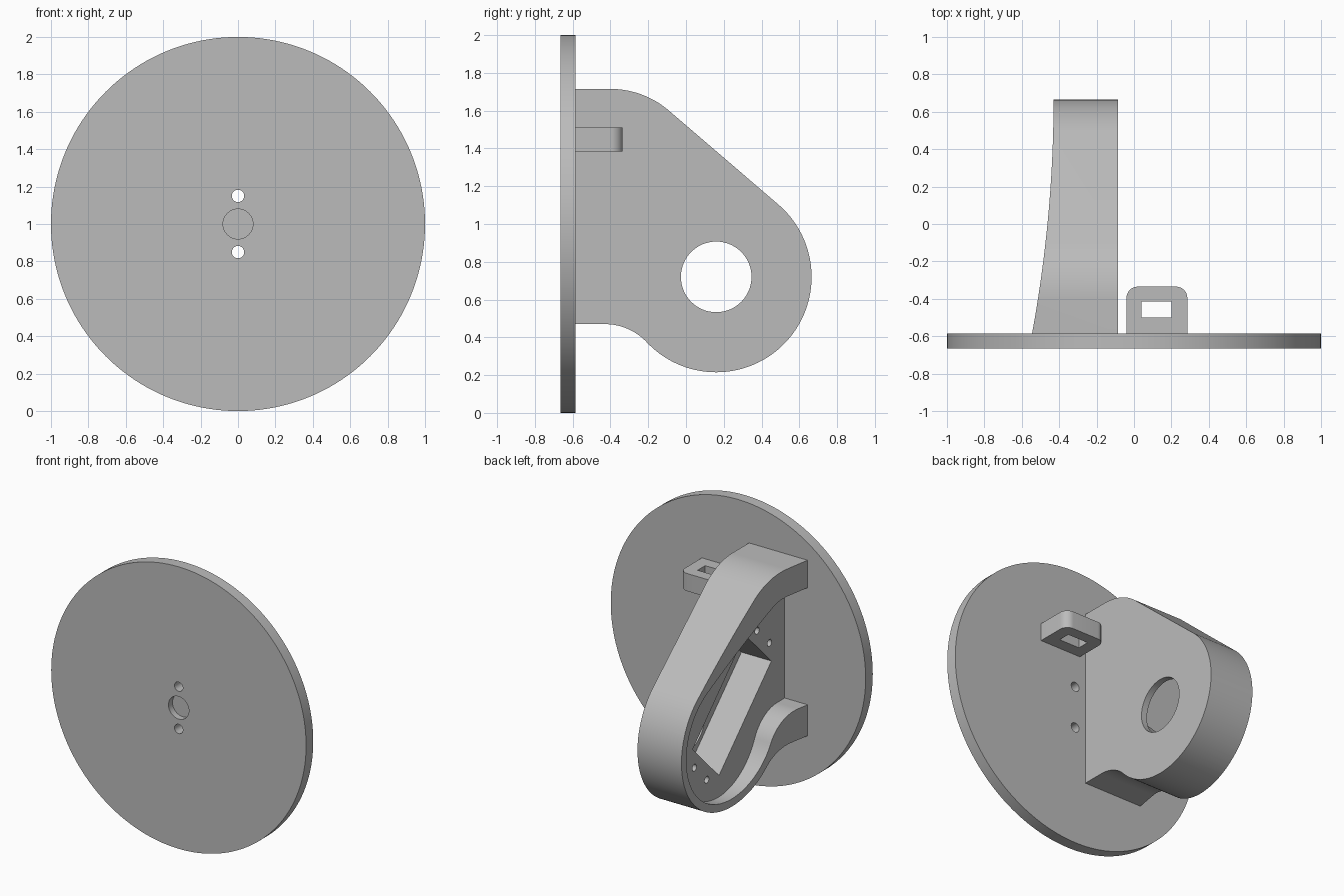
import bpy, bmesh
from math import sin, cos, pi, atan2, acos, hypot, radians
from mathutils import Matrix, Vector

if "Cube" in bpy.data.objects:
    bpy.data.objects.remove(bpy.data.objects["Cube"], do_unlink=True)

grey = bpy.data.materials.new("light grey")
grey.use_nodes = True
grey.diffuse_color = (0.5, 0.5, 0.5, 1)
grey.node_tree.nodes["Principled BSDF"].inputs["Base Color"].default_value = (0.5, 0.5, 0.5, 1)

# Maps from profile (a, b, depth) to model axes
ALONG_X = lambda a, b, d: (d, a, b)
ALONG_Y = lambda a, b, d: (a, d, b)
ALONG_Z = lambda a, b, d: (a, b, d)


def prism(name, profile, lo, hi, axes):
    """Solid made by sweeping a closed profile between two depths."""
    bm = bmesh.new()
    low = [bm.verts.new(axes(a, b, lo)) for a, b in profile]
    high = [bm.verts.new(axes(a, b, hi)) for a, b in profile]
    bm.faces.new(low)
    bm.faces.new(high)
    n = len(profile)
    for i in range(n):
        j = (i + 1) % n
        bm.faces.new((low[i], low[j], high[j], high[i]))
    bmesh.ops.recalc_face_normals(bm, faces=bm.faces)
    mesh = bpy.data.meshes.new(name)
    bm.to_mesh(mesh)
    bm.free()
    mesh.materials.append(grey)
    ob = bpy.data.objects.new(name, mesh)
    bpy.context.collection.objects.link(ob)
    return ob


def arc(c, r, start, end, n=32):
    return [(c[0] + r * cos(start + (end - start) * i / n),
             c[1] + r * sin(start + (end - start) * i / n)) for i in range(n + 1)]


def circle(c, r, n=48):
    return arc(c, r, 0, 2 * pi, n)[:-1]


def rect(a0, b0, a1, b1):
    return [(a0, b0), (a1, b0), (a1, b1), (a0, b1)]


def combine(ob, cutter, operation="DIFFERENCE"):
    mod = ob.modifiers.new("cut", "BOOLEAN")
    mod.operation, mod.solver, mod.object = operation, "EXACT", cutter
    bpy.context.view_layer.objects.active = ob
    bpy.ops.object.modifier_apply(modifier=mod.name)
    bpy.data.objects.remove(cutter, do_unlink=True)


def finish(ob):
    bpy.ops.object.select_all(action="DESELECT")
    ob.select_set(True)
    bpy.context.view_layer.objects.active = ob
    bpy.ops.object.shade_smooth_by_angle(angle=radians(30))


BACK = -0.585            # rear face of the disc
TIP = (0.16, 0.72)       # centre of the rounded end of the housing


def housing_outline(start, tip_r, top_c, top_r, foot_x, foot_z):
    """Shoulder arc, sloped tangent, round tip and concave foot, in y and z."""
    dy, dz = top_c[0] - TIP[0], top_c[1] - TIP[1]
    tangent = atan2(dz, dy) - acos((tip_r - top_r) / hypot(dy, dz))
    # Foot fillet touches the tip circle from outside
    w, h = TIP[0] - foot_x, TIP[1] - foot_z
    foot_r = (w * w + h * h - tip_r ** 2) / (2 * (tip_r - h))
    foot_c = (foot_x, foot_z - foot_r)
    toward = atan2(TIP[1] - foot_c[1], w)
    return ([(start, top_c[1] + top_r)]
            + arc(top_c, top_r, pi / 2, tangent)
            + arc(TIP, tip_r, tangent, toward - pi, 72)
            + arc(foot_c, foot_r, toward, pi / 2)
            + [(start, foot_z)])


# Round mounting disc with two screw holes and a blind centre recess
disc = prism("mounting_disc", circle((0, 1), 1, 160), -0.665, BACK, ALONG_Y)
for z in (0.85, 1.15):
    combine(disc, prism("screw_cutter", circle((0, z), 0.033, 32), -1, 0, ALONG_Y))
combine(disc, prism("recess_cutter", circle((0, 1), 0.08), -1, -0.62, ALONG_Y))
finish(disc)

# Motor housing, trimmed by a gently curved open side
housing = prism("motor_housing",
                housing_outline(BACK, 0.505, (-0.4, 1.24), 0.475, -0.43, 0.47),
                -0.7, -0.085, ALONG_X)
side = [(-0.43 - 0.115 * (1 - i / 32) ** 2, BACK + 1.255 * i / 32) for i in range(33)]
trim = [(-0.9, BACK - 0.1), (-0.56, BACK - 0.1)] + side + [(-0.43, 0.8), (-0.9, 0.8)]
combine(housing, prism("side_cutter", trim, -0.1, 2.1, ALONG_Z))

# Shallow tray inside the rim
tray = housing_outline(BACK - 0.1, 0.45, (-0.4, 1.24), 0.28, -0.5, 0.69)
combine(housing, prism("tray_cutter", tray, -0.8, -0.365, ALONG_X))

# Slanted motor pocket, its screw holes and the round shaft opening
turn = Matrix.Rotation(-pi / 4, 2)
centre = Vector((0.006, 0.864))


def slanted(points):
    return [tuple(centre + turn @ Vector(p)) for p in points]


combine(housing, prism("pocket_cutter", slanted(rect(-0.415, -0.21, 0.415, 0.21)),
                       -0.8, -0.13, ALONG_X))
for u in (-0.497, 0.497):
    for v in (-0.098, 0.098):
        combine(housing, prism("screw_cutter", slanted(circle((u, v), 0.024, 24)),
                               -0.8, -0.17, ALONG_X))
combine(housing, prism("shaft_cutter", circle(TIP, 0.187, 64), -0.2, 0, ALONG_X))
finish(housing)

# Small cable loop with rounded outer corners
loop_outline = ([(-0.04, BACK), (0.285, BACK)]
                + arc((0.225, -0.395), 0.06, 0, pi / 2, 12)
                + arc((0.02, -0.395), 0.06, pi / 2, pi, 12))
loop = prism("cable_loop", loop_outline, 1.385, 1.51, ALONG_Z)
combine(loop, prism("slot_cutter", rect(0.04, -0.5, 0.2, -0.415), 1, 2, ALONG_Z))
finish(loop)
